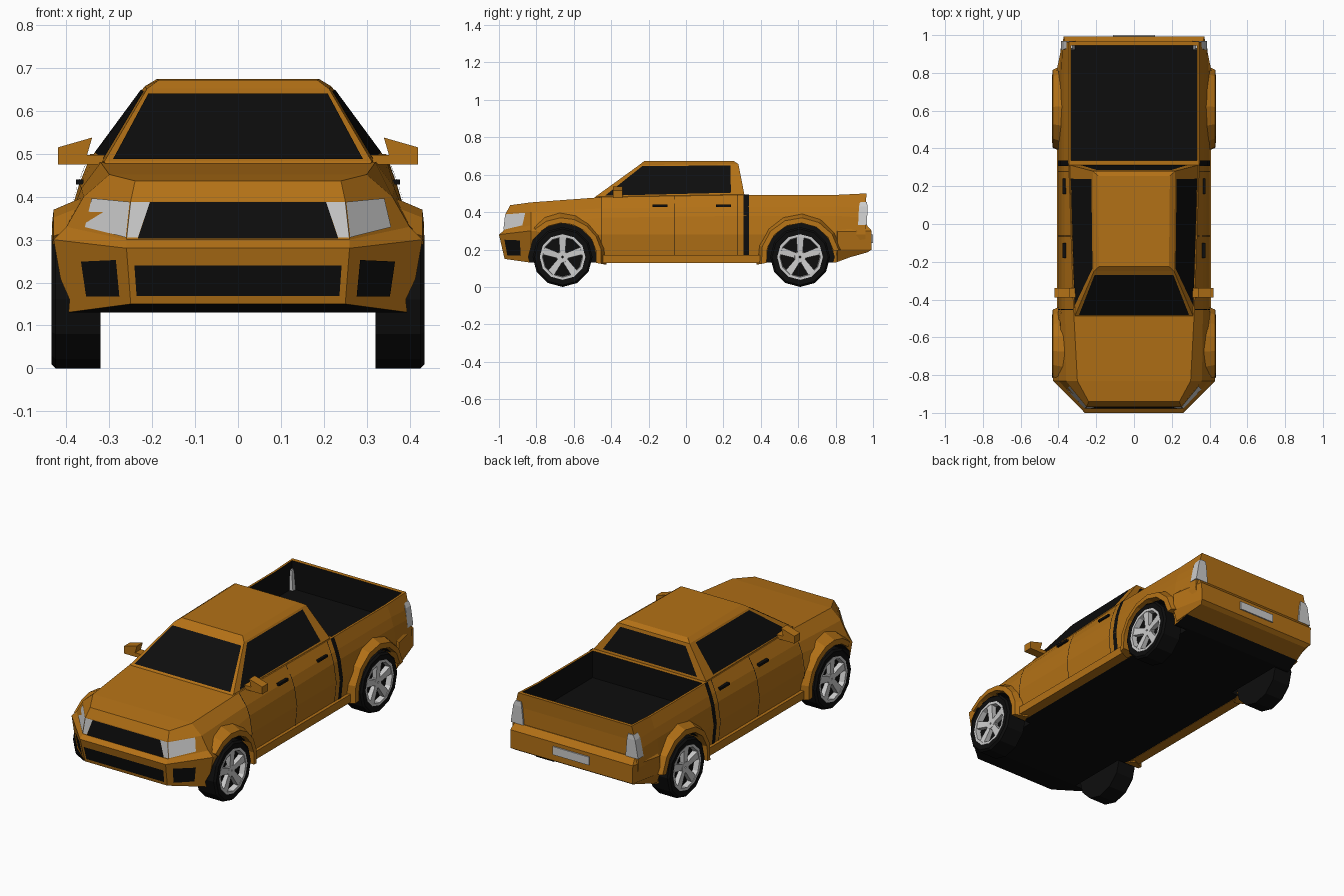
import bpy, bmesh
from math import sin, cos, pi, radians
from mathutils import Vector

if "Cube" in bpy.data.objects:
    bpy.data.objects.remove(bpy.data.objects["Cube"])


def material(name, rgb):
    m = bpy.data.materials.new(name)
    m.diffuse_color = (*rgb, 1)
    m.use_nodes = True
    m.node_tree.nodes["Principled BSDF"].inputs["Base Color"].default_value = m.diffuse_color
    return m


PAINT = material("orange_paint", (0.45, 0.165, 0.008))
BLACK = material("black", (0.004, 0.004, 0.004))
GREY = material("light_grey", (0.55, 0.55, 0.55))


def make(name, verts, faces, mat, mirror=False, fix=True):
    verts = [tuple(v) for v in verts]
    if mirror:
        n = len(verts)
        verts += [(-x, y, z) for x, y, z in verts]
        faces = list(faces) + [tuple(n + i for i in reversed(f)) for f in faces]
    me = bpy.data.meshes.new(name)
    me.from_pydata(verts, [], faces)
    if fix:
        bm = bmesh.new()
        bm.from_mesh(me)
        bmesh.ops.recalc_face_normals(bm, faces=bm.faces)
        bm.to_mesh(me)
        bm.free()
    ob = bpy.data.objects.new(name, me)
    bpy.context.collection.objects.link(ob)
    me.materials.append(mat)
    return ob


def loft(name, rings, mat, mirror=False, wrap=False):
    """Skin closed rings; ends are capped with strips unless wrapped."""
    n, m = len(rings[0]), len(rings)
    verts = [p for r in rings for p in r]
    faces = [(k * n + j, k * n + (j + 1) % n, (k + 1) % m * n + (j + 1) % n, (k + 1) % m * n + j)
             for k in range(m if wrap else m - 1) for j in range(n)]
    if not wrap:
        for b in (0, (m - 1) * n):
            faces += [(b + i, b + i + 1, b + n - 2 - i, b + n - 1 - i) for i in range(n // 2 - 1)]
    return make(name, verts, faces, mat, mirror)


def both(half):
    return list(half) + [(-x, y, z) for x, y, z in reversed(half)]


def box(name, lo, hi, mat, mirror=False):
    ring = lambda z: [(lo[0], lo[1], z), (hi[0], lo[1], z), (hi[0], hi[1], z), (lo[0], hi[1], z)]
    return loft(name, [ring(lo[2]), ring(hi[2])], mat, mirror)


FULL = ((0, 0), (1, 0), (1, 1), (0, 1))


def panel(name, corners, mat, uvs=FULL, mirror=False, lift=0.003):
    """Flat inlay lying just outside a four-cornered body face."""
    a, b, c, d = map(Vector, corners)
    nor = (c - a).cross(d - b).normalized()
    mid = (a + b + c + d) / 4
    flip = nor.dot(mid - Vector((0, mid.y * 0.5, 0.3))) < 0
    nor = -nor if flip else nor
    pts = [a.lerp(b, u).lerp(d.lerp(c, u), v) + nor * lift for u, v in uvs]
    f = tuple(range(len(pts)))
    make(name, pts, [f[::-1] if flip else f], mat, mirror, fix=False)


# Main body: half sections from sill up to hood edge or bed rim
NOSE = [(.25, -.97, .15), (.26, -1, .28), (.26, -.975, .30), (.25, -.965, .39), (.24, -.94, .437)]
FEND = [(.40, -.83, .13), (.43, -.83, .30), (.40, -.83, .33), (.36, -.83, .40), (.30, -.83, .452)]
COWL = [(.385, -.45, .13), (.40, -.45, .28), (.385, -.45, .37), (.365, -.45, .42), (.32, -.45, .48)]
REAR = [(.385, .31, .13), (.40, .31, .28), (.385, .31, .38), (.37, .31, .43), (.345, .31, .492)]
AXLE = [(x, .80, z) for x, y, z in REAR]
TAIL = [(.36, .96, .19), (.385, .96, .28), (.378, .96, .37), (.367, .96, .42), (.345, .965, .50)]
body = loft("body", [both(s) for s in (NOSE, FEND, COWL, REAR, AXLE, TAIL)], PAINT)
body.data.materials.append(BLACK)
for p in body.data.polygons:
    p.material_index = int(p.normal.z < -.8)

# Wheel arches and load bed are cut out in black
AXLES = (-.66, .61)
cutters = [box("bed_cutter", (-.333, .335, .345), (.333, .945, .7), PAINT)]
for cy in AXLES:
    rings = [[(x, cy + .183 * cos(i * pi / 6), .16 + .183 * sin(i * pi / 6)) for i in range(12)]
             for x in (.30, .6)]
    cutters.append(loft("arch_cutter", rings, PAINT, mirror=True))
bpy.context.view_layer.objects.active = body
for c in cutters:
    c.data.materials.append(BLACK)
    for p in c.data.polygons:
        p.material_index = 1
    c.hide_render = True
    mod = body.modifiers.new("cut", 'BOOLEAN')
    mod.operation, mod.solver, mod.object = 'DIFFERENCE', 'EXACT', c
    bpy.ops.object.modifier_apply(modifier=mod.name)
    bpy.data.objects.remove(c)

# Cab
cab = [[(.30, -.50, .46), (.345, .315, .46)], [(.312, -.485, .482), (.34, .312, .495)],
       [(.212, -.25, .652), (.218, .28, .657)], [(.185, -.225, .672), (.19, .255, .674)]]
loft("cab", [both(r) for r in cab], PAINT)
(f0, r0), (f1, r1) = cab[1], cab[2]
neg = lambda p: (-p[0], p[1], p[2])
panel("windscreen", (neg(f0), f0, f1, neg(f1)), BLACK, ((.03, .02), (.97, .02), (.975, .92), (.025, .92)))
panel("rear_window", (neg(r0), r0, r1, neg(r1)), BLACK, ((.07, .06), (.93, .06), (.93, .9), (.07, .9)))
panel("side_window", (f0, r0, r1, f1), BLACK, ((.06, .02), (.91, .05), (.92, .95), (.05, .95)), True)

# Grille, intakes and headlights
front = lambda i: (neg(NOSE[i]), NOSE[i], NOSE[i + 1], neg(NOSE[i + 1]))
wedge = lambda i: (NOSE[i], FEND[i], FEND[i + 1], NOSE[i + 1])
panel("grille", front(2), BLACK, ((.05, .02), (.95, .02), (.91, .97), (.09, .97)))
panel("lower_intake", front(0), BLACK, ((.03, .15), (.97, .15), (.97, .7), (.03, .7)))
panel("fog_intake", wedge(0), BLACK, ((.15, .15), (.65, .2), (.65, .72), (.15, .78)), True)
panel("headlight_front", front(2), GREY, ((.95, .05), (1, .05), (1, .97), (.91, .97)), True)
panel("headlight_side", wedge(2), GREY, ((0, .05), (.7, .1), (.8, .97), (0, .97)), True)

# Sills, door seams, handles and the gap between cab and bed
box("sill", (.35, -.47, .128), (.407, .43, .172), PAINT, True)


def side_strip(name, y0, y1, first=0):
    for i in range(first, 4):
        at = lambda y, k: Vector(COWL[k]).lerp(Vector(REAR[k]), (y + .45) / .76)
        panel(name, (at(y0, i), at(y1, i), at(y1, i + 1), at(y0, i + 1)), BLACK, mirror=True)


for y in (-.455, -.065, .275):
    side_strip("door_seam", y, y + .004)
side_strip("bed_gap", .308, .336)
for y in (-.18, .16):
    box("door_handle", (.36, y, .428), (.378, y + .08, .44), BLACK, True)

# Wheel arch flares
for cy, a0, a1 in ((AXLES[0], -10, 135), (AXLES[1], 10, 190)):
    rings = []
    for i in range(8):
        a = radians(a0 + (a1 - a0) * i / 7)
        rings.append([(x, cy + r * cos(a), .16 + r * sin(a))
                      for r, x in ((.182, .34), (.182, .433), (.21, .43), (.238, .365))])
    loft("wheel_arch_flare", rings, PAINT, True)

# Wheels: tyre, rim ring, hub and five spokes
def lathe(name, prof, cy, mat, n=12):
    rings = [[(x, cy + r * sin(2 * pi * i / n), .16 - r * cos(2 * pi * i / n)) for x, r in prof]
             for i in range(n)]
    loft(name, rings, mat, True, wrap=True)


for cy in AXLES:
    lathe("tyre", ((.32, .01), (.32, .16), (.425, .16), (.435, .15), (.432, .118), (.40, .11), (.40, .01)), cy, BLACK)
    lathe("rim", ((.405, .122), (.434, .122), (.434, .108), (.405, .104)), cy, GREY)
    lathe("hub", ((.40, .005), (.425, .005), (.425, .03), (.40, .034)), cy, GREY, 10)
    for k in range(5):
        a = 2 * pi * k / 5 + pi / 2
        rings = [[(x, cy + r * cos(a) - s * w * sin(a), .16 + r * sin(a) + s * w * cos(a))
                  for x, s in ((.402, -1), (xo, -1), (xo, 1), (.402, 1))]
                 for r, w, xo in ((.015, .014, .423), (.112, .021, .432))]
        loft("spoke", rings, GREY, True)

# Door mirrors
prof = ((.31, .475), (.42, .475), (.42, .515), (.34, .538), (.352, .497), (.31, .497))
verts = [(x, y, z) for y in (-.39, -.34) for x, z in prof]
faces = [(0, 1, 2, 3, 4, 5), (6, 7, 8, 9, 10, 11)] + [(i, (i + 1) % 6, (i + 1) % 6 + 6, i + 6) for i in range(6)]
make("door_mirror", verts, faces, PAINT, True)

# Rear bumper, number plate and tail lights
loft("rear_bumper", [both(r) for r in (
    [(.36, .80, .135), (.39, .81, .14), (.355, .97, .185)],
    [(.36, .80, .20), (.41, .81, .20), (.37, .993, .20)],
    [(.36, .80, .295), (.41, .81, .295), (.372, .993, .30)],
    [(.36, .80, .32), (.385, .81, .31), (.365, .965, .332)])], PAINT)
box("number_plate", (-.11, .98, .235), (.11, 1.0, .28), GREY)
loft("tail_light", [[(.31, .92, .33), (.387, .92, .33), (.387, .968, .33), (.31, .968, .33)],
                    [(.32, .925, .43), (.37, .925, .43), (.37, .97, .43), (.32, .97, .43)],
                    [(.325, .93, .455), (.358, .93, .455), (.358, .968, .455), (.325, .968, .455)]], GREY, True)
